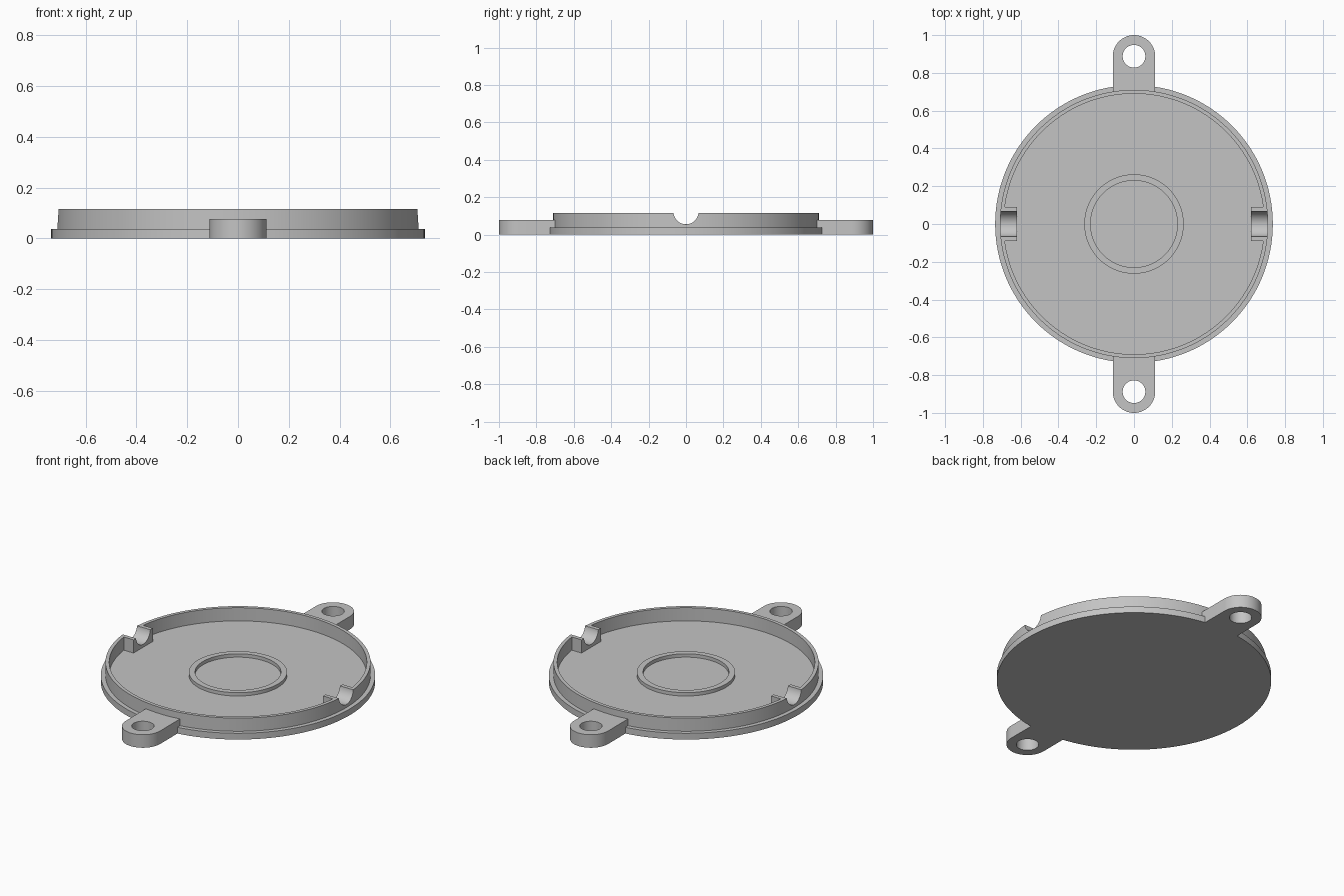
import bpy, bmesh, math
from mathutils import Matrix, Vector

default = bpy.data.objects.get("Cube")
if default:
    bpy.data.objects.remove(default, do_unlink=True)

grey = bpy.data.materials.new("plain_grey")
grey.use_nodes = True
grey.diffuse_color = (0.55, 0.55, 0.55, 1)
grey.node_tree.nodes["Principled BSDF"].inputs["Base Color"].default_value = (0.55, 0.55, 0.55, 1)

SEGS = 128
FLOOR, RIM, TAB_TOP = 0.037, 0.115, 0.077
WALL_OUT, WALL_IN = 0.71, 0.69
HOLE_Y, TAB_R = 0.888, 0.112


def finish(bm, name):
    bmesh.ops.recalc_face_normals(bm, faces=bm.faces)
    mesh = bpy.data.meshes.new(name)
    bm.to_mesh(mesh)
    bm.free()
    mesh.materials.append(grey)
    obj = bpy.data.objects.new(name, mesh)
    bpy.context.collection.objects.link(obj)
    return obj


def lathe(name, profile):
    bm = bmesh.new()
    verts = [bm.verts.new((r, 0, z)) for r, z in profile]
    edges = [bm.edges.new(pair) for pair in zip(verts, verts[1:])]
    bmesh.ops.spin(bm, geom=verts + edges, cent=(0, 0, 0), axis=(0, 0, 1),
                   angle=2 * math.pi, steps=SEGS)
    bmesh.ops.remove_doubles(bm, verts=bm.verts, dist=1e-4)
    return finish(bm, name)


def cylinder(name, radius, length, centre, rotation=Matrix()):
    bm = bmesh.new()
    bmesh.ops.create_cone(bm, cap_ends=True, segments=64, radius1=radius,
                          radius2=radius, depth=length,
                          matrix=Matrix.Translation(centre) @ rotation)
    return finish(bm, name)


def box(name, size, centre):
    bm = bmesh.new()
    bmesh.ops.create_cube(bm, size=1, matrix=Matrix.Translation(centre)
                          @ Matrix.Diagonal((*size, 1)))
    return finish(bm, name)


def tab(name, side):
    # Straight sides ending in a half circle, extruded upward
    bm = bmesh.new()
    points = [(TAB_R, 0.698)]
    for i in range(33):
        a = math.pi * i / 32
        points.append((TAB_R * math.cos(a), HOLE_Y + TAB_R * math.sin(a)))
    points.append((-TAB_R, 0.698))
    face = bm.faces.new([bm.verts.new((x, side * y, 0)) for x, y in points])
    top = bmesh.ops.extrude_face_region(bm, geom=[face])["geom"]
    bmesh.ops.translate(bm, vec=Vector((0, 0, TAB_TOP)),
                        verts=[v for v in top if isinstance(v, bmesh.types.BMVert)])
    return finish(bm, name)


def combine(target, part, operation):
    mod = target.modifiers.new(part.name, 'BOOLEAN')
    mod.operation, mod.solver, mod.object = operation, 'EXACT', part
    bpy.context.view_layer.objects.active = target
    bpy.ops.object.modifier_apply(modifier=mod.name)
    bpy.data.objects.remove(part, do_unlink=True)


# Round plate with rim wall and low centre ring, turned from one profile
cover = lathe("round_cover", [
    (0, 0), (0.735, 0), (0.735, FLOOR), (WALL_OUT, FLOOR), (WALL_OUT, RIM),
    (WALL_IN, RIM), (WALL_IN, FLOOR), (0.263, FLOOR), (0.263, 0.057),
    (0.23, 0.057), (0.23, FLOOR), (0, FLOOR)])

# Screw tabs, front and back, and cable saddles, left and right
for side in (-1, 1):
    combine(cover, tab("screw_tab", side), 'UNION')
    combine(cover, box("cable_saddle", (0.08, 0.18, RIM - 0.02),
                       (side * 0.66, 0, (RIM + 0.02) / 2)), 'UNION')

# Screw holes and half-round cable grooves
for side in (-1, 1):
    combine(cover, cylinder("screw_hole", 0.06, 0.4, (0, side * HOLE_Y, 0.03)),
            'DIFFERENCE')
    combine(cover, cylinder("cable_groove", 0.067, 0.3, (side * 0.7, 0, 0.122),
                            Matrix.Rotation(math.pi / 2, 4, 'Y')), 'DIFFERENCE')

bpy.ops.object.select_all(action='DESELECT')
cover.select_set(True)
bpy.context.view_layer.objects.active = cover
bpy.ops.object.shade_smooth_by_angle(angle=math.radians(30))
